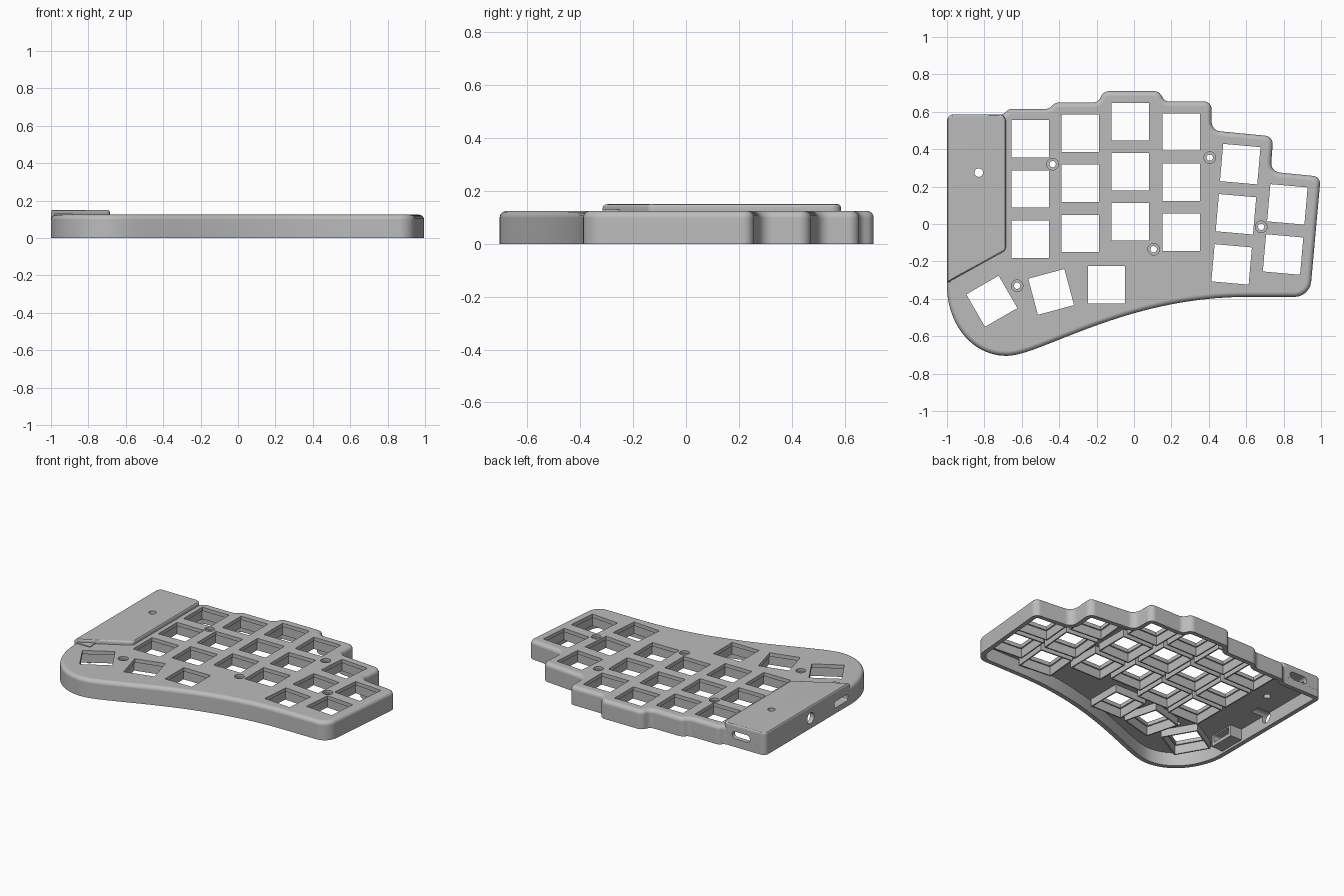
import bpy, bmesh, math
from mathutils import Vector, Matrix
from mathutils.geometry import interpolate_bezier

old = bpy.data.objects.get("Cube")
if old:
    bpy.data.objects.remove(old)

grey = bpy.data.materials.new("Case Grey")
grey.use_nodes = True
grey.diffuse_color = (0.5, 0.5, 0.5, 1)
grey.node_tree.nodes["Principled BSDF"].inputs["Base Color"].default_value = (0.5, 0.5, 0.5, 1)


def rounded(corners, steps=6):
    """Fillet every (x, y, radius) corner of a closed outline."""
    out = []
    n = len(corners)
    for i, (x, y, r) in enumerate(corners):
        p = Vector((x, y))
        a = Vector(corners[i - 1][:2]) - p
        b = Vector(corners[(i + 1) % n][:2]) - p
        turn = math.pi - a.angle(b)
        if r == 0 or turn < 0.02:
            new = [p]
        else:
            t = min(r * math.tan(turn / 2), a.length * 0.49, b.length * 0.49)
            r = t / math.tan(turn / 2)
            a.normalize()
            b.normalize()
            centre = p + (a + b).normalized() * math.hypot(r, t)
            start = p + a * t - centre
            sign = 1 if a.x * b.y - a.y * b.x < 0 else -1
            new = [centre + Matrix.Rotation(sign * turn * k / steps, 2) @ start
                   for k in range(steps + 1)]
        out += [q for q in new if not out or (q - out[-1]).length > 1e-4]
    return out


def inset(points, d):
    """Move a closed outline inwards by d."""
    n = len(points)
    area = sum(points[i - 1].x * points[i].y - points[i].x * points[i - 1].y for i in range(n))
    s = 1 if area > 0 else -1
    out = []
    for i, p in enumerate(points):
        e1 = (p - points[i - 1]).normalized()
        e2 = (points[(i + 1) % n] - p).normalized()
        n1, n2 = Vector((-e1.y, e1.x)) * s, Vector((-e2.y, e2.x)) * s
        out.append(p + (n1 + n2) * (d / (1 + n1.dot(n2))))
    return out


def loft(name, outline, rings, places=(Matrix(),)):
    """Closed solid through (inset, z) rings, repeated at each placement."""
    bm = bmesh.new()
    for m in places:
        loops = [[bm.verts.new(m @ Vector((p.x, p.y, z))) for p in inset(outline, d)]
                 for d, z in rings]
        for lo, hi in zip(loops, loops[1:]):
            for i in range(len(lo)):
                bm.faces.new((lo[i - 1], lo[i], hi[i], hi[i - 1]))
        bm.faces.new(loops[0])
        bm.faces.new(loops[-1])
    bmesh.ops.recalc_face_normals(bm, faces=bm.faces)
    mesh = bpy.data.meshes.new(name)
    bm.to_mesh(mesh)
    bm.free()
    mesh.materials.append(grey)
    ob = bpy.data.objects.new(name, mesh)
    bpy.context.collection.objects.link(ob)
    return ob


def combine(target, tool, operation):
    mod = target.modifiers.new(tool.name, "BOOLEAN")
    mod.operation, mod.solver, mod.object = operation, "EXACT", tool
    bpy.context.view_layer.objects.active = target
    bpy.ops.object.modifier_apply(modifier=mod.name)
    bpy.data.objects.remove(tool)


def rim(radius, top, steps=5):
    """Rings of a rounded upper edge."""
    return [(radius * (1 - math.cos(a)), top - radius + radius * math.sin(a))
            for a in (math.pi / 2 * k / steps for k in range(steps + 1))]


def rectangle(w, h, r=0):
    return rounded([(-w, -h, r), (w, -h, r), (w, h, r), (-w, h, r)])


def circle(r, n=32):
    return [Vector((r * math.cos(math.tau * k / n), r * math.sin(math.tau * k / n)))
            for k in range(n)]


# Case outline: stepped back edge, slanted right side, flowing palm edge
corners = [(-1, 0.585, 0.035), (-0.7, 0.585, 0.04), (-0.67, 0.615, 0.04),
           (-0.455, 0.615, 0.05), (-0.42, 0.65, 0.05), (-0.19, 0.65, 0.04),
           (-0.165, 0.71, 0.045), (0.135, 0.71, 0.045), (0.165, 0.655, 0.04),
           (0.415, 0.655, 0.04), (0.415, 0.5, 0.05), (0.745, 0.468, 0.045),
           (0.73, 0.28, 0.05), (0.998, 0.253, 0.04), (0.94, -0.39, 0.09)]


def curve(*pts):
    knots = [Vector((x, y, 0)) for x, y in pts]
    return [(p.x, p.y, 0) for p in interpolate_bezier(*knots, 24)]


palm = curve((0.6, -0.39), (-0.05, -0.39), (-0.5, -0.705), (-0.68, -0.705))
thumb = curve((-0.68, -0.705), (-0.87, -0.705), (-1, -0.53), (-1, -0.33))
outline = rounded(corners + palm + thumb[1:])
case = loft("keyboard_case", outline, [(0, 0)] + rim(0.027, 0.125))

# Raised controller cover on the left
cover = rounded([(-1.0005, 0.5855, 0.035), (-0.685, 0.5855, 0.035),
                 (-0.685, -0.14, 0.03), (-1.0005, -0.315, 0)])
combine(case, loft("cover", cover, [(0, 0.05)] + rim(0.012, 0.15, 3)), "UNION")

# Hollow underside
combine(case, loft("cavity", outline, [(0.03, -0.1), (0.03, 0.09)]), "DIFFERENCE")
combine(case, loft("cover_cavity", cover, [(0.03, -0.1), (0.03, 0.125)]), "DIFFERENCE")

# Key positions: straight columns, tilted outer columns, thumb fan
pitch = 0.268
keys = [(x, y - pitch * row, 0) for x, y in
        ((-0.555, 0.455), (-0.287, 0.485), (-0.02, 0.547), (0.252, 0.492)) for row in range(3)]
keys += [(0.568 - 0.023 * row, 0.32 - pitch * row, -5) for row in range(3)]
keys += [(0.82 - 0.023 * row, 0.105 - pitch * row, -5) for row in range(2)]
keys += [(-0.147, -0.325, 0), (-0.443, -0.363, 15), (-0.76, -0.413, 30)]
places = [Matrix.Translation((x, y, 0)) @ Matrix.Rotation(math.radians(a), 4, "Z")
          for x, y, a in keys]

# Switch collars below the plate, and the power switch cradle
combine(case, loft("collars", rectangle(0.118, 0.118), [(0, 0.04), (0, 0.1)], places), "UNION")
combine(case, loft("cradle", rectangle(0.05, 0.09), [(0, 0.015), (0, 0.13)],
                   [Matrix.Translation((-0.935, -0.225, 0))]), "UNION")

# Switch openings, wider beneath the clip ledge
combine(case, loft("openings", rectangle(0.1, 0.1),
                   [(-0.009, -0.1), (-0.009, 0.1), (0, 0.1), (0, 0.3)], places), "DIFFERENCE")

# Counterbored screw holes and the reset hole
screws = [(-0.435, 0.32), (0.405, 0.355), (0.68, -0.015), (0.105, -0.135), (-0.625, -0.33)]
combine(case, loft("screws", circle(0.031), [(0.014, -0.1), (0.014, 0.108), (0, 0.108), (0, 0.3)],
                   [Matrix.Translation((x, y, 0)) for x, y in screws]), "DIFFERENCE")
combine(case, loft("reset", circle(0.023), [(0, -0.1), (0, 0.3)],
                   [Matrix.Translation((-0.83, 0.275, 0))]), "DIFFERENCE")

# Ports through the back and left walls
back = Matrix.Rotation(math.pi / 2, 4, "X")
side = Matrix.Rotation(math.pi / 2, 4, "Z") @ back
depth = [(0, -0.12), (0, 0.12)]
for name, shape, spot, turn in (
        ("cable_port", rectangle(0.066, 0.024, 0.022), (-0.82, 0.6, 0.08), back),
        ("audio_port", circle(0.037), (-1, 0.1, 0.07), side),
        ("switch_slot", rectangle(0.07, 0.022, 0.008), (-1, -0.225, 0.06), side)):
    combine(case, loft(name, shape, depth, [Matrix.Translation(spot) @ turn]), "DIFFERENCE")

# Smooth rounded edges, crisp cut edges
bpy.ops.object.select_all(action="DESELECT")
case.select_set(True)
bpy.context.view_layer.objects.active = case
bpy.ops.object.shade_smooth_by_angle(angle=math.radians(30))
weighted = case.modifiers.new("Weighted Normals", "WEIGHTED_NORMAL")
weighted.keep_sharp = True
